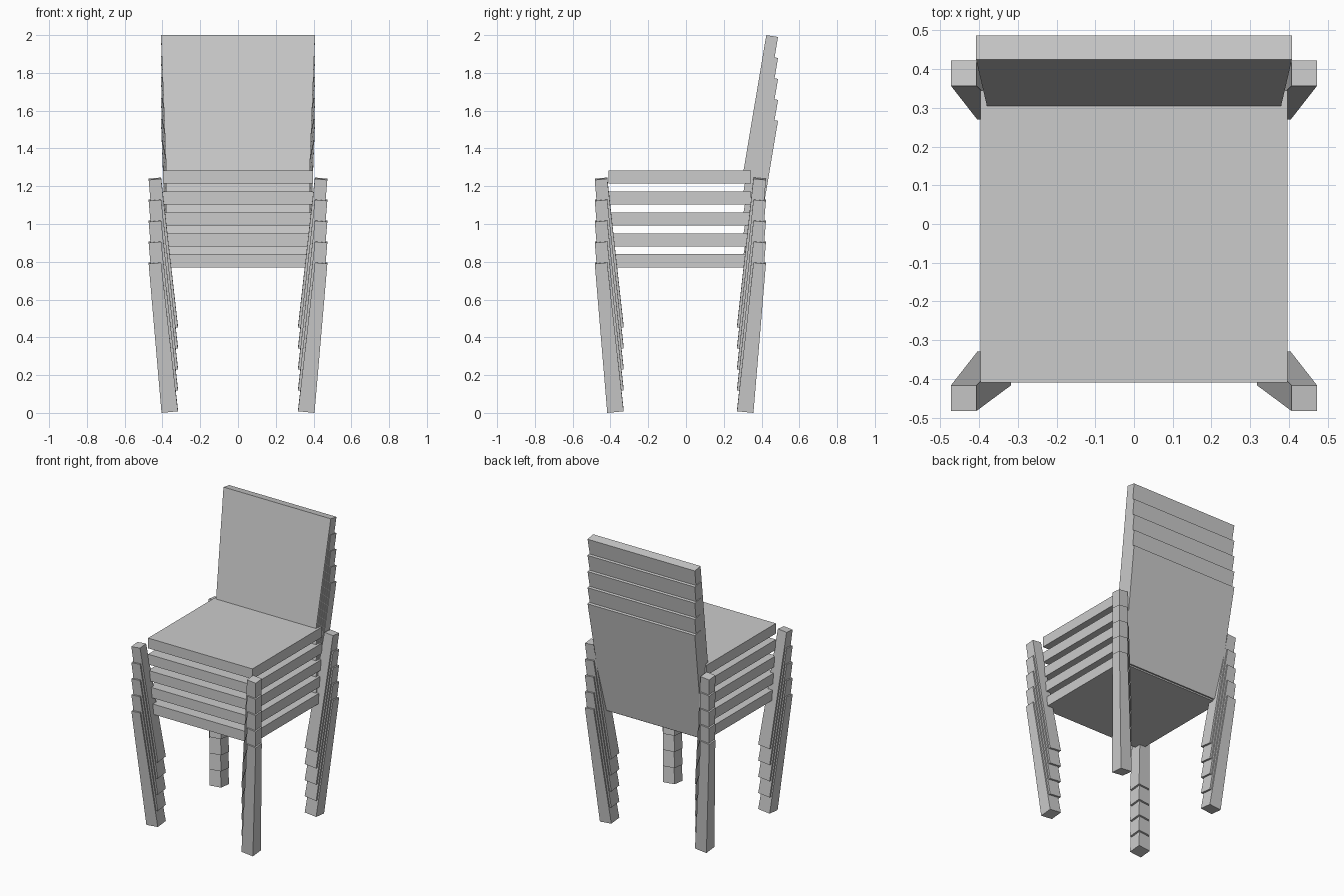
import bpy

if "Cube" in bpy.data.objects:
    bpy.data.objects.remove(bpy.data.objects["Cube"])

COUNT = 5        # chairs in the stack
PITCH = 0.111    # vertical step between chairs
MID_Y = -0.03    # front/back symmetry line of the legs


def hexa(name, bottom, top):
    """Six-sided block from a bottom and a top loop of four corners."""
    n = [(0, 3, 2, 1), (4, 5, 6, 7)]
    n += [(i, (i + 1) % 4, (i + 1) % 4 + 4, i + 4) for i in range(4)]
    mesh = bpy.data.meshes.new(name)
    mesh.from_pydata(bottom + top, [], n)
    obj = bpy.data.objects.new(name, mesh)
    bpy.context.collection.objects.link(obj)
    return obj


def stack(obj):
    """Repeat a part upward, once per chair."""
    arr = obj.modifiers.new("stack", 'ARRAY')
    arr.count = COUNT
    arr.use_relative_offset = False
    arr.use_constant_offset = True
    arr.constant_offset_displace = (0, 0, PITCH)


def rect(x0, x1, y0, y1, z, tilt=0.0):
    """Counter-clockwise rectangle, rising by tilt along each inward axis."""
    return [(x, y, z + tilt * (i + j)) for x, y, i, j in
            ((x0, y0, 0, 0), (x1, y0, 1, 0), (x1, y1, 1, 1), (x0, y1, 0, 1))]


# Seats
stack(hexa("seat", rect(-0.397, 0.397, -0.41, 0.345, 0.77),
           rect(-0.397, 0.397, -0.41, 0.345, 0.84)))

# Reclined backrests, widening upward
back = hexa("backrest",
            [(-0.378, 0.296, 0.788), (0.378, 0.296, 0.788),
             (0.378, 0.358, 0.778), (-0.378, 0.358, 0.778)],
            [(-0.408, 0.425, 1.556), (0.408, 0.425, 1.556),
             (0.408, 0.487, 1.546), (-0.408, 0.487, 1.546)])
stack(back)

# Splayed, tapered legs: one corner mirrored to all four
legs = hexa("legs",
            rect(-0.405, -0.318, -0.417, -0.33, 0.0, 0.0085),
            rect(-0.473, -0.407, -0.483, -0.417, 0.789, 0.0066))
for v in legs.data.vertices:
    v.co.y -= MID_Y
legs.location.y = MID_Y
mir = legs.modifiers.new("four_corners", 'MIRROR')
mir.use_axis = (True, True, False)
mir.use_mirror_merge = False
stack(legs)
